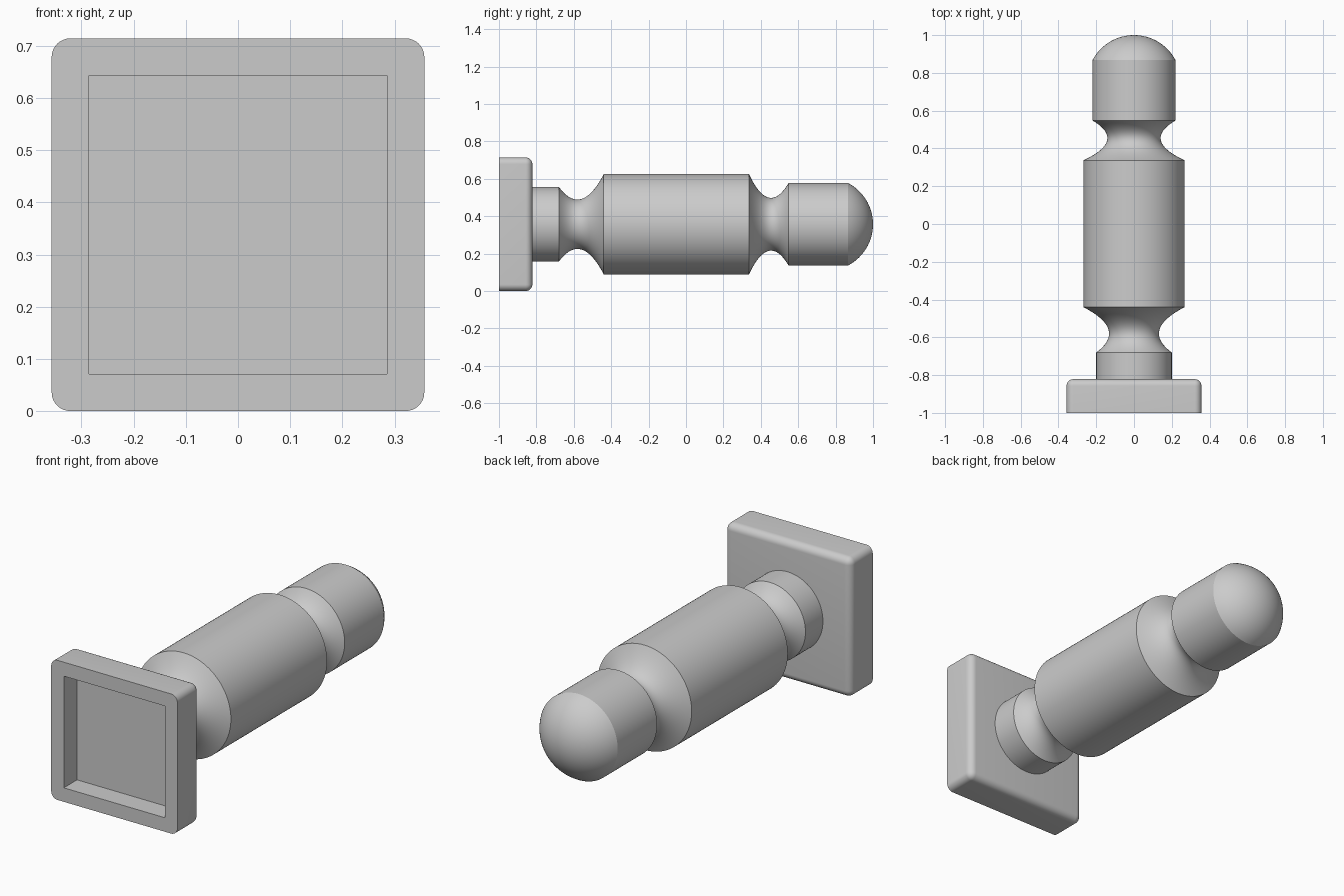
import bpy, bmesh, math
from mathutils import Matrix, Vector

cube = bpy.data.objects.get("Cube")
if cube:
    bpy.data.objects.remove(cube)

UNIT = 2 / 56            # base module
HALF = 10 * UNIT         # half width of the square plate, also the axis height
BACK = -1 + 5 * UNIT     # rear face of the plate

grey = bpy.data.materials.new("plain_grey")
grey.use_nodes = True
grey.diffuse_color = (0.6, 0.6, 0.6, 1)
grey.node_tree.nodes["Principled BSDF"].inputs["Base Color"].default_value = (0.6, 0.6, 0.6, 1)


def add_object(name, bm):
    bmesh.ops.recalc_face_normals(bm, faces=bm.faces)
    mesh = bpy.data.meshes.new(name)
    bm.to_mesh(mesh)
    bm.free()
    mesh.materials.append(grey)
    obj = bpy.data.objects.new(name, mesh)
    bpy.context.collection.objects.link(obj)
    return obj


def select_only(obj):
    bpy.ops.object.select_all(action='DESELECT')
    obj.select_set(True)
    bpy.context.view_layer.objects.active = obj


def smooth(obj):
    select_only(obj)
    bpy.ops.object.shade_smooth_by_angle(angle=math.radians(24))


def box(half, y0, y1):
    bm = bmesh.new()
    place = Matrix.Translation((0, (y0 + y1) / 2, HALF))
    size = Matrix.Diagonal((2 * half, y1 - y0, 2 * half, 1))
    bmesh.ops.create_cube(bm, size=1, matrix=place @ size)
    return bm


# Square plate: rounded everywhere except its front rim
bm = box(HALF, -1, BACK)
rounded = [e for e in bm.edges if max(v.co.y for v in e.verts) > -0.9]
bmesh.ops.bevel(bm, geom=rounded, offset=UNIT, segments=8, profile=0.5, affect='EDGES')
plate = add_object("base_plate", bm)

# Square recess in the front of the plate
cutter = add_object("recess_cutter", box(8 * UNIT, -1.1, -1 + 3 * UNIT))
cutter.hide_render = True
cut = plate.modifiers.new("recess", 'BOOLEAN')
cut.operation = 'DIFFERENCE'
cut.solver = 'EXACT'
cut.object = cutter
select_only(plate)
bpy.ops.object.modifier_apply(modifier=cut.name)
bpy.data.objects.remove(cutter)
smooth(plate)


def groove(start, end, waist, steps=24):
    """Parabolic waist between two (y, radius) points."""
    a, b = math.sqrt(start[1] - waist), math.sqrt(end[1] - waist)
    low = start[0] + (end[0] - start[0]) * a / (a + b)
    k = (a + b) ** 2 / (end[0] - start[0]) ** 2
    ys = [start[0] + (end[0] - start[0]) * i / steps for i in range(steps + 1)]
    return [(y, waist + k * (y - low) ** 2) for y in ys]


def dome(y, r, tip, steps=16):
    """Spherical cap from a rim at y to the tip."""
    h = tip - y
    big = (r * r + h * h) / (2 * h)
    full = math.asin(r / big)
    angles = [full * (1 - i / steps) for i in range(1, steps + 1)]
    return [(tip - big + big * math.cos(t), big * math.sin(t)) for t in angles]


# Turned pin: collar, groove, body, groove, head and domed tip
profile = [(BACK - 0.01, 0), (BACK - 0.01, 0.2)]
profile += groove((-0.68, 0.2), (-0.44, 0.268), 0.132)
profile += groove((0.337, 0.268), (0.548, 0.22), 0.141)
profile += [(0.867, 0.22)] + dome(0.867, 0.22, 1)

bm = bmesh.new()
verts = [bm.verts.new((r, y, HALF)) for y, r in profile]
edges = [bm.edges.new(pair) for pair in zip(verts, verts[1:])]
bmesh.ops.spin(bm, geom=verts + edges, cent=Vector((0, 0, HALF)), axis=(0, 1, 0),
               angle=math.tau, steps=96)
bmesh.ops.remove_doubles(bm, verts=bm.verts, dist=0.0001)
smooth(add_object("turned_pin", bm))
